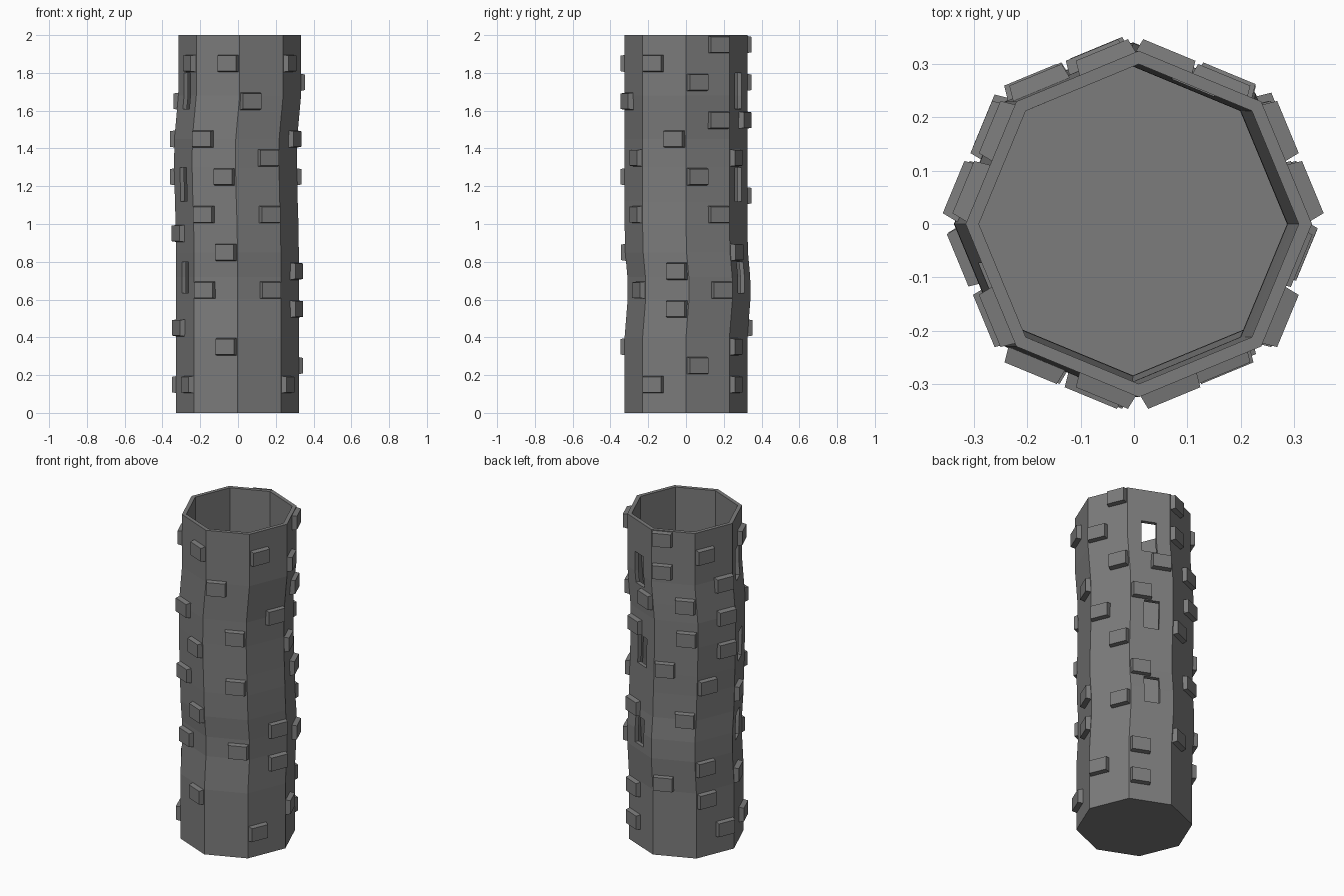
import bpy, bmesh, math
from mathutils import Vector

if "Cube" in bpy.data.objects:
    bpy.data.objects.remove(bpy.data.objects["Cube"])

R = 0.325                                   # outer corner radius
AP = R * math.cos(math.pi / 8)              # distance to the flat sides
stone = bpy.data.materials.new("dark_grey_stone")
stone.diffuse_color = (0.2, 0.2, 0.2, 1)
stone.use_nodes = True
stone.node_tree.nodes["Principled BSDF"].inputs["Base Color"].default_value = stone.diffuse_color

# gentle sideways drift of the tower: height, x shift, y shift
DRIFT = [(0, -.002, 0), (.4, -.002, 0), (.5, -.002, .008), (.6, -.002, .016),
         (.72, -.002, .015), (.85, -.003, .003), (1.0, -.005, 0), (1.12, -.009, 0),
         (1.3, -.013, 0), (1.45, -.012, 0), (1.55, -.003, 0), (1.68, .009, 0), (2, .009, 0)]


def shift(z):
    for (z0, x0, y0), (z1, x1, y1) in zip(DRIFT, DRIFT[1:]):
        if z <= z1:
            t = (z - z0) / (z1 - z0)
            return Vector((x0 + (x1 - x0) * t, y0 + (y1 - y0) * t, 0))
    return Vector((DRIFT[-1][1], DRIFT[-1][2], 0))


def finish(bm, name):
    bmesh.ops.recalc_face_normals(bm, faces=bm.faces)
    me = bpy.data.meshes.new(name)
    bm.to_mesh(me)
    bm.free()
    me.materials.append(stone)
    ob = bpy.data.objects.new(name, me)
    bpy.context.collection.objects.link(ob)
    return ob


# tower shell: eight sides of three columns, leaving window cells open
WINDOWS = [(.635, .80), (1.12, 1.30), (1.61, 1.80)]
WINDOW_SIDES = (1, 4)                       # side k faces angle 22.5 + 45k
levels = sorted({d[0] for d in DRIFT} | {z for w in WINDOWS for z in w})
bm = bmesh.new()
rings = []
for z in levels:
    ring = []
    for k in range(8):
        a, b = (Vector((R * math.cos(t), R * math.sin(t), z))
                for t in (k * math.pi / 4, (k + 1) * math.pi / 4))
        ring += [bm.verts.new(a.lerp(b, f) + shift(z)) for f in (0, .32, .68)]
    rings.append(ring)
for i in range(len(levels) - 1):
    mid = (levels[i] + levels[i + 1]) / 2
    for j in range(24):
        hole = j % 3 == 1 and j // 3 in WINDOW_SIDES and any(a < mid < b for a, b in WINDOWS)
        if not hole:
            n = (j + 1) % 24
            bm.faces.new((rings[i][j], rings[i][n], rings[i + 1][n], rings[i + 1][j]))
bm.faces.new(rings[0][::-1])
shell = finish(bm, "tower_shell")
mod = shell.modifiers.new("wall_thickness", 'SOLIDIFY')
mod.thickness = 0.023
mod.offset = -1
mod.use_even_offset = True

# raised bricks per side: heights on the first half (a) and second half (b)
BRICKS = {
    0: ([1.75, 1.25, .25], [1.95, 1.55, 1.05, .65]),
    1: ([1.35, .85, .35, .15], [1.55]),
    2: ([1.95, 1.75, 1.15, .45], [1.55, 1.35, .85]),
    3: ([1.85, 1.05, .55, .35], [1.65, 1.45, 1.25, .15]),
    4: ([.95, .45], [1.85, .15]),
    5: ([1.45, 1.05, .65], [1.85, 1.25, .85, .35]),
    6: ([1.65], [1.35, 1.05, .65]),
    7: ([1.85, .15], [1.45, .75, .55]),
}


def add_brick(bm, side, half, z):
    ang = math.radians(22.5 + 45 * side)
    out = Vector((math.cos(ang), math.sin(ang), 0))
    along = Vector((-out.y, out.x, 0))
    c = shift(z) + along * half * .061 + Vector((0, 0, z))
    loops = []
    for d, w, h in ((AP - .012, .059, .047), (AP + .028, .053, .041)):
        loops.append([bm.verts.new(c + out * d + along * w * s + Vector((0, 0, h * t)))
                      for s, t in ((-1, -1), (1, -1), (1, 1), (-1, 1))])
    inner, outer = loops
    bm.faces.new(outer)
    bm.faces.new(inner[::-1])
    for i in range(4):
        n = (i + 1) % 4
        bm.faces.new((inner[i], inner[n], outer[n], outer[i]))


bm = bmesh.new()
for side, (first, second) in BRICKS.items():
    for z in first:
        add_brick(bm, side, -1, z)
    for z in second:
        add_brick(bm, side, 1, z)
finish(bm, "raised_bricks")
